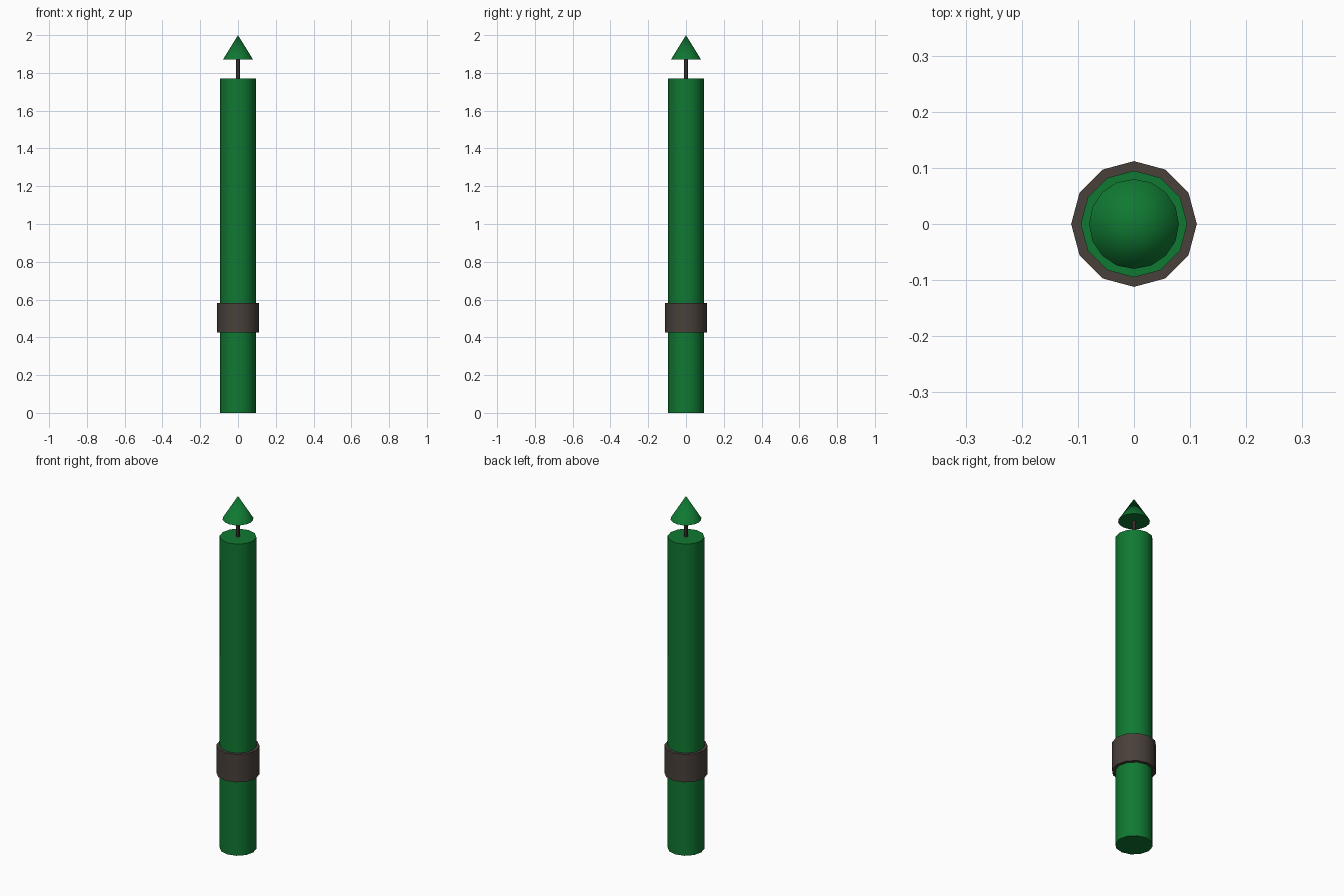
import bpy
import math

if "Cube" in bpy.data.objects:
    bpy.data.objects.remove(bpy.data.objects["Cube"])


def material(name, rgb):
    mat = bpy.data.materials.new(name)
    mat.diffuse_color = (*rgb, 1.0)
    mat.use_nodes = True
    mat.node_tree.nodes["Principled BSDF"].inputs["Base Color"].default_value = mat.diffuse_color
    return mat


green = material("green", (0.005, 0.19, 0.032))
brown = material("dark_brown", (0.066, 0.051, 0.042))


def tapered(name, z0, z1, r0, r1, sides, mat):
    """Upright cylinder or cone between two heights, smooth round its side."""
    bpy.ops.mesh.primitive_cone_add(
        vertices=sides, radius1=r0, radius2=r1, depth=z1 - z0,
        location=(0, 0, (z0 + z1) / 2))
    obj = bpy.context.object
    obj.name = name
    obj.data.materials.append(mat)
    bpy.ops.object.shade_smooth_by_angle(angle=math.radians(40))
    return obj


# Long tube
tapered("body", 0.0, 1.77, 0.095, 0.095, 12, green)

# Band around the lower part
tapered("band", 0.425, 0.583, 0.112, 0.112, 12, brown)

# Thin stem, running up into the tip
tapered("stem", 1.76, 1.88, 0.01, 0.01, 8, brown)

# Pointed tip
tapered("tip", 1.87, 2.0, 0.08, 0.0, 16, green)
